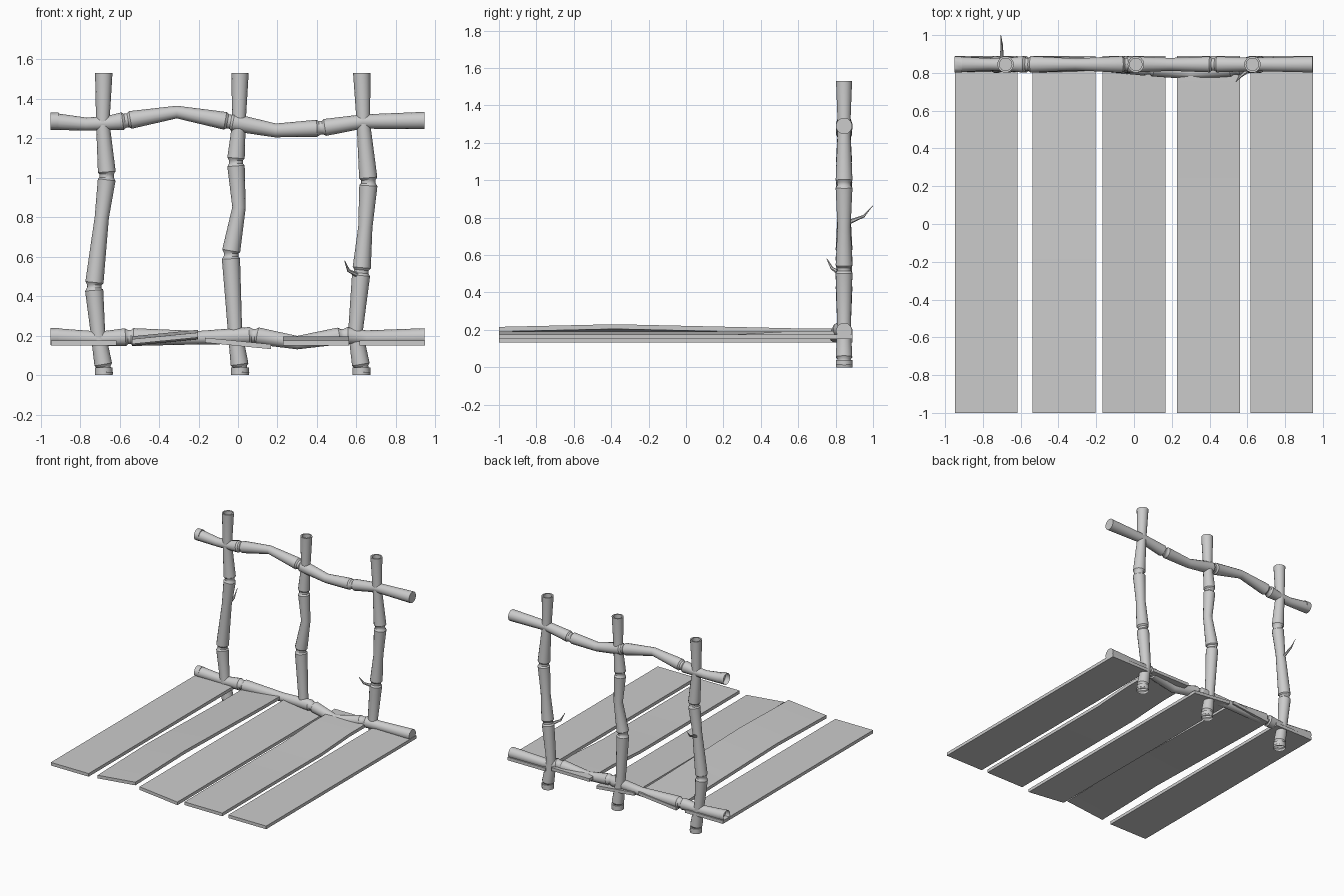
import bpy, bmesh, math
from mathutils import Vector

cube = bpy.data.objects.get("Cube")
if cube:
    bpy.data.objects.remove(cube, do_unlink=True)

wood = bpy.data.materials.new("light_grey")
wood.use_nodes = True
GREY = (0.6, 0.6, 0.6, 1)
wood.diffuse_color = GREY
wood.node_tree.nodes["Principled BSDF"].inputs["Base Color"].default_value = GREY

FENCE_Y = 0.845
SIDES = 14


def finish(name, bm, angle=35):
    bmesh.ops.recalc_face_normals(bm, faces=bm.faces)
    mesh = bpy.data.meshes.new(name)
    bm.to_mesh(mesh)
    bm.free()
    mesh.materials.append(wood)
    obj = bpy.data.objects.new(name, mesh)
    bpy.context.collection.objects.link(obj)
    bpy.ops.object.select_all(action='DESELECT')
    obj.select_set(True)
    bpy.context.view_layer.objects.active = obj
    bpy.ops.object.shade_smooth_by_angle(angle=math.radians(angle))
    return obj


def hollow(bm, cap, direction, depth=0.04):
    """Sink an inset disc into a stem end."""
    bmesh.ops.inset_region(bm, faces=[cap], thickness=0.011)
    ret = bmesh.ops.extrude_discrete_faces(bm, faces=[cap])
    bmesh.ops.translate(bm, verts=ret["faces"][0].verts, vec=direction * depth)


def stem(name, points, sides=SIDES, hollow_start=False, hollow_end=False):
    """Round stem through (position, radius) rings."""
    bm = bmesh.new()
    centres = [Vector(p) for p, r in points]
    rings = []
    for i, (c, (p, r)) in enumerate(zip(centres, points)):
        ahead = centres[min(i + 1, len(centres) - 1)]
        behind = centres[max(i - 1, 0)]
        axis = (ahead - behind).normalized()
        if i in (0, len(centres) - 1) and sides == SIDES:
            # square-cut ends
            axis = Vector([round(a) for a in axis])
        side = axis.cross(Vector((0, 1, 0) if abs(axis.y) < 0.7 else (1, 0, 0))).normalized()
        up = axis.cross(side)
        ring = []
        for k in range(sides):
            a = math.tau * k / sides
            ring.append(bm.verts.new(c + (side * math.cos(a) + up * math.sin(a)) * r))
        rings.append(ring)
    for low, high in zip(rings, rings[1:]):
        for k in range(sides):
            n = (k + 1) % sides
            bm.faces.new((low[k], low[n], high[n], high[k]))
    start, end = bm.faces.new(rings[0][::-1]), bm.faces.new(rings[-1])
    along = (centres[-1] - centres[0]).normalized()
    if hollow_start:
        hollow(bm, start, along)
    if hollow_end:
        hollow(bm, end, -along)
    return finish(name, bm)


def with_joints(path, joints):
    """Replace joint points by a flare, pinch, flare sequence."""
    out = []
    for i, (p, r) in enumerate(path):
        if i not in joints:
            out.append((p, r))
            continue
        p = Vector(p)
        step = (Vector(path[i + 1][0]) - Vector(path[i - 1][0])).normalized()
        for along, scale in ((-0.02, 1), (-0.008, 0.8), (0.008, 0.8), (0.02, 1)):
            out.append((p + step * along, r * scale))
    return out


# Upright posts: (x, z, radius) with a joint at the base and two above
posts = {
    "right_post": [(-.68, 0, .045), (-.68, .035, .045), (-.71, .22, .037), (-.728, .45, .046),
                   (-.69, .8, .036), (-.665, 1.01, .045), (-.685, 1.28, .034), (-.68, 1.53, .044)],
    "middle_post": [(.01, 0, .045), (.01, .035, .045), (-.015, .22, .036), (-.035, .61, .046),
                    (.005, .85, .034), (-.01, 1.08, .044), (.005, 1.28, .034), (.01, 1.53, .044)],
    "left_post": [(.625, 0, .045), (.625, .035, .045), (.595, .22, .037), (.625, .525, .046),
                  (.645, .75, .036), (.66, .98, .046), (.635, 1.28, .034), (.627, 1.53, .044)],
}
for name, rows in posts.items():
    path = [((x, FENCE_Y, z), r) for x, z, r in rows]
    stem(name, with_joints(path, (1, 3, 5)), hollow_start=True, hollow_end=True)

# Horizontal rails: (x, z, radius, forward offset)
rails = {
    "upper_rail": ([(-.95, 1.287, .044, 0), (-.77, 1.272, .033, 0), (-.66, 1.277, .036, 0),
                    (-.565, 1.29, .045, 0), (-.31, 1.333, .032, 0), (-.045, 1.285, .045, 0),
                    (.19, 1.24, .035, 0), (.42, 1.253, .043, 0), (.63, 1.285, .036, 0),
                    (.945, 1.29, .044, 0)], (3, 5, 7)),
    "lower_rail": ([(-.95, .197, .043, 0), (-.7, .185, .036, 0), (-.55, .193, .045, 0),
                    (-.2, .19, .034, 0), (.08, .2, .043, .02), (.3, .165, .034, .045),
                    (.53, .2, .043, .02), (.65, .19, .037, 0), (.945, .195, .043, 0)], (2, 4, 6)),
}
for name, (rows, joints) in rails.items():
    path = [((x, FENCE_Y - fwd, z), r) for x, z, r, fwd in rows]
    stem(name, with_joints(path, joints), hollow_start=True)

# Bare twigs
stem("back_twig", [((-.70, .87, .775), .012), ((-.70, .95, .808), .007),
                   ((-.705, 1, .865), .002)], sides=6)
stem("front_twig", [((.6, .81, .51), .012), ((.56, .78, .53), .008),
                    ((.54, .753, .58), .002)], sides=6)


def plank(name, x, left_z, right_z, lift=lambda y: 0, width=.333, thick=.025):
    """Board along y, tilted between two underside heights, lifted along its length."""
    bm = bmesh.new()
    stations = (-1, -.38, .25, .6, .89)
    rows = []
    for y in stations:
        corners = []
        for sx, z in ((-1, left_z), (1, right_z)):
            for top in (0, thick):
                corners.append(bm.verts.new((x + sx * width / 2, y, z + top + lift(y))))
        a, b, c, d = corners
        rows.append((a, b, d, c))
    for near, far in zip(rows, rows[1:]):
        for k in range(4):
            n = (k + 1) % 4
            bm.faces.new((near[k], near[n], far[n], far[k]))
    bm.faces.new(rows[0])
    bm.faces.new(rows[-1][::-1])
    return finish(name, bm)


# Floor planks
plank("plank_1", -.782, .15, .15)
plank("plank_2", -.37, .147, .18, lambda y: .025 * max(0, 1 - abs(y + .38) / 1.1))
plank("plank_3", 0, .165, .132)
plank("plank_4", .395, .15, .15, lambda y: .02 if y > .5 else 0)
plank("plank_5", .782, .15, .15)
